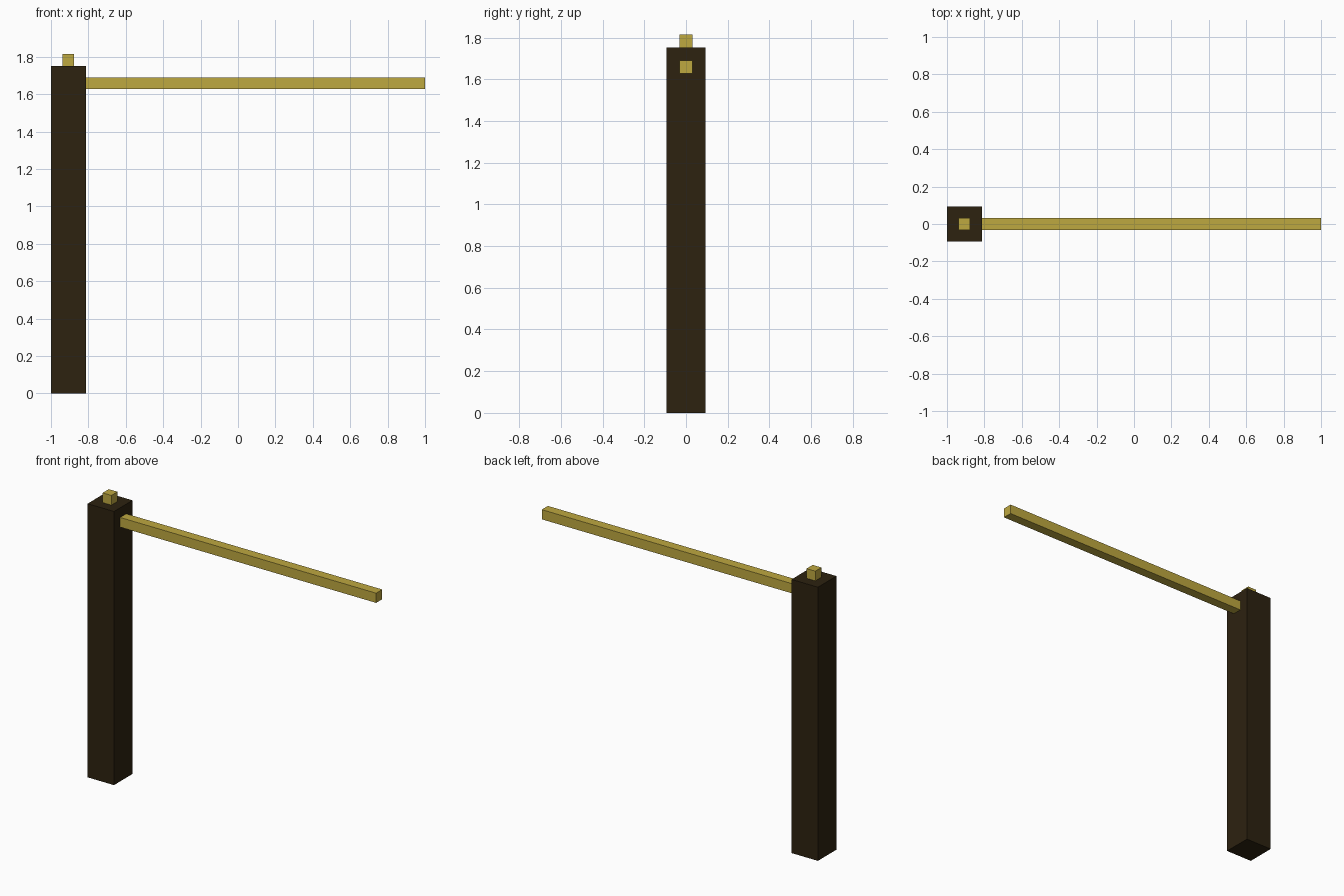
import bpy

default_cube = bpy.data.objects.get("Cube")
if default_cube:
    bpy.data.objects.remove(default_cube, do_unlink=True)


def make_material(name, rgb):
    mat = bpy.data.materials.new(name)
    mat.use_nodes = True
    color = (*rgb, 1.0)
    mat.diffuse_color = color
    bsdf = next(n for n in mat.node_tree.nodes if n.type == "BSDF_PRINCIPLED")
    bsdf.inputs["Base Color"].default_value = color
    return mat


def box(name, low, high, mat):
    """Axis-aligned box between two corners."""
    center = [(a + b) / 2 for a, b in zip(low, high)]
    bpy.ops.mesh.primitive_cube_add(size=1, location=center)
    obj = bpy.context.object
    obj.name = name
    obj.scale = [b - a for a, b in zip(low, high)]
    bpy.ops.object.transform_apply(location=False, rotation=False, scale=True)
    obj.data.materials.append(mat)
    return obj


dark_wood = make_material("dark_brown", (0.026, 0.016, 0.005))
gold = make_material("gold", (0.515, 0.392, 0.051))

POST_WIDTH, POST_TOP = 0.187, 1.752
BAR = 0.031  # half thickness of the bar and the knob
post_right = -1 + POST_WIDTH
post_mid = -1 + POST_WIDTH / 2
bar_z = 1.659

# Upright post
box("post", (-1, -POST_WIDTH / 2, 0), (post_right, POST_WIDTH / 2, POST_TOP), dark_wood)

# Horizontal arm reaching out from the post
box("arm", (post_right, -BAR, bar_z - BAR), (1, BAR, bar_z + BAR), gold)

# Small knob on top of the post
box("knob", (post_mid - BAR, -BAR, POST_TOP), (post_mid + BAR, BAR, POST_TOP + 2 * BAR), gold)
